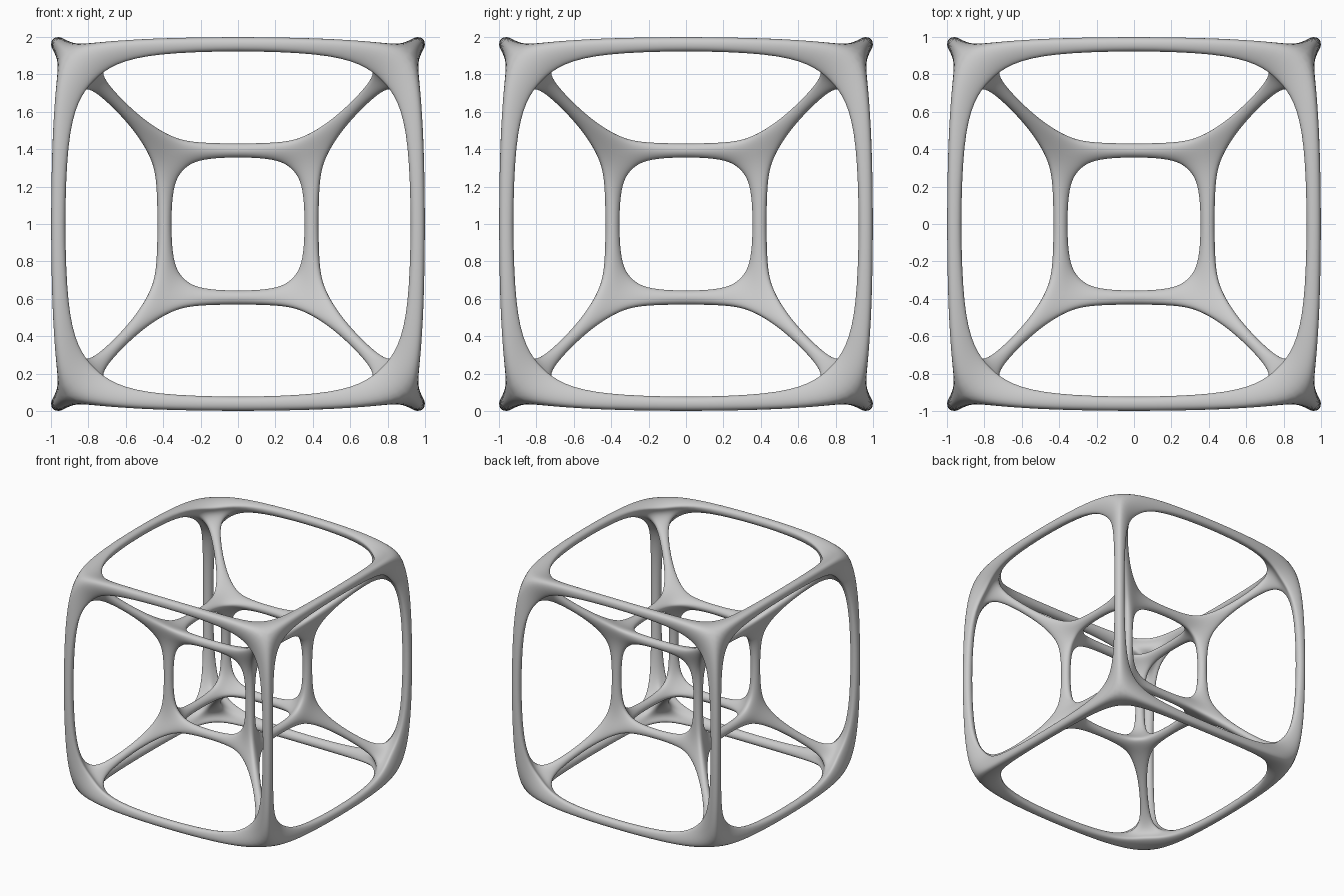
import bpy, bmesh, math
from itertools import product
from mathutils import Vector

if "Cube" in bpy.data.objects:
    bpy.data.objects.remove(bpy.data.objects["Cube"])

# Smooth tesseract frame: small cube inside a large cube, corners joined by struts.
# Every corner is a 4-sign tuple; axis 3 links inner (-1) and outer (+1) cubes.
SIZE = {1: dict(node=0.92, tip=0.99, bar=0.967, t=0.55, r=0.045, strut=0.72,
                face=0.17, wface=0.12, cell=0.075, ang=(0, 75, 130, 180)),
        -1: dict(node=0.40, tip=0.33, bar=0.395, t=0.205, r=0.043, strut=0.55,
                 face=0.13, wface=0.13, cell=0.08, ang=(180, 125, 65, 0))}
STRUT_R = 0.038


def unit(i):
    return Vector([1.0 if n == i else 0.0 for n in range(3)])


def toward(v, i):
    """Direction from corner v along its edge of axis i."""
    if i < 3:
        return -v[i] * unit(i)
    return Vector(v[:3]) * (-0.58 * v[3])


def total(v, axes):
    return sum((toward(v, i) for i in axes), Vector((0, 0, 0)))


def node_point(v, axes):
    """Web control point at a corner (2 axes: window corner, 3 axes: cell corner)."""
    p, s = SIZE[v[3]], Vector(v[:3])
    if len(axes) == 3:
        if 3 not in axes:
            return s * p["tip"]
        return s * p["node"] + total(v, axes) * p["cell"]
    return s * p["node"] + total(v, axes) * p["wface" if 3 in axes else "face"]


def bar_point(v, i, axes):
    """Control point on the hexagonal section of the bar along axis i."""
    p, s = SIZE[v[3]], Vector(v[:3])
    if i == 3:
        d = total(v, axes - {3})
        n = s.normalized()
        return s * p["strut"] + (d - n * d.dot(n)).normalized() * STRUT_R
    a, b = [n for n in range(3) if n != i]
    center = s * p["bar"]
    center[i] = v[i] * p["t"]
    u = (v[a] * unit(a) + v[b] * unit(b)) / math.sqrt(2)
    w = (v[a] * unit(a) - v[b] * unit(b)) / math.sqrt(2)
    is_cell, has_w = len(axes) == 3, 3 in axes
    slot = (2 if is_cell else (3 if axes == {i, 3} else 1)) if has_w else (0 if is_cell else 1)
    ang = math.radians(p["ang"][slot])
    side = -1 if a in axes else 1
    return center + (u * math.cos(ang) + w * side * math.sin(ang)) * p["r"]


bm = bmesh.new()
cache = {}


def vert(v, axes, i=None):
    key = (v, axes, i)
    if key not in cache:
        co = node_point(v, axes) if i is None else bar_point(v, i, axes)
        cache[key] = bm.verts.new(co + Vector((0, 0, 1)))
    return cache[key]


# Strips of three quads along each edge, for every cell and window around it
for v in product((-1, 1), repeat=4):
    for i in range(4):
        if v[i] > 0:
            continue
        v2 = v[:i] + (1,) + v[i + 1:]
        for k in range(4):
            for j in range(4):
                if len({i, j, k}) < 3:
                    continue
                rows = []
                for axes in (frozenset(range(4)) - {k}, frozenset((i, j))):
                    rows.append([vert(v, axes), vert(v, axes, i),
                                 vert(v2, axes, i), vert(v2, axes)])
                c, f = rows
                for n in range(3):
                    bm.faces.new((c[n], c[n + 1], f[n + 1], f[n]))

bmesh.ops.recalc_face_normals(bm, faces=bm.faces[:])
for face in bm.faces:
    face.smooth = True
mesh = bpy.data.meshes.new("nested_cube_frame")
bm.to_mesh(mesh)
bm.free()
frame = bpy.data.objects.new("nested_cube_frame", mesh)
bpy.context.collection.objects.link(frame)

# Rounded, organic surface
sub = frame.modifiers.new("smooth", "SUBSURF")
sub.levels = sub.render_levels = 3
